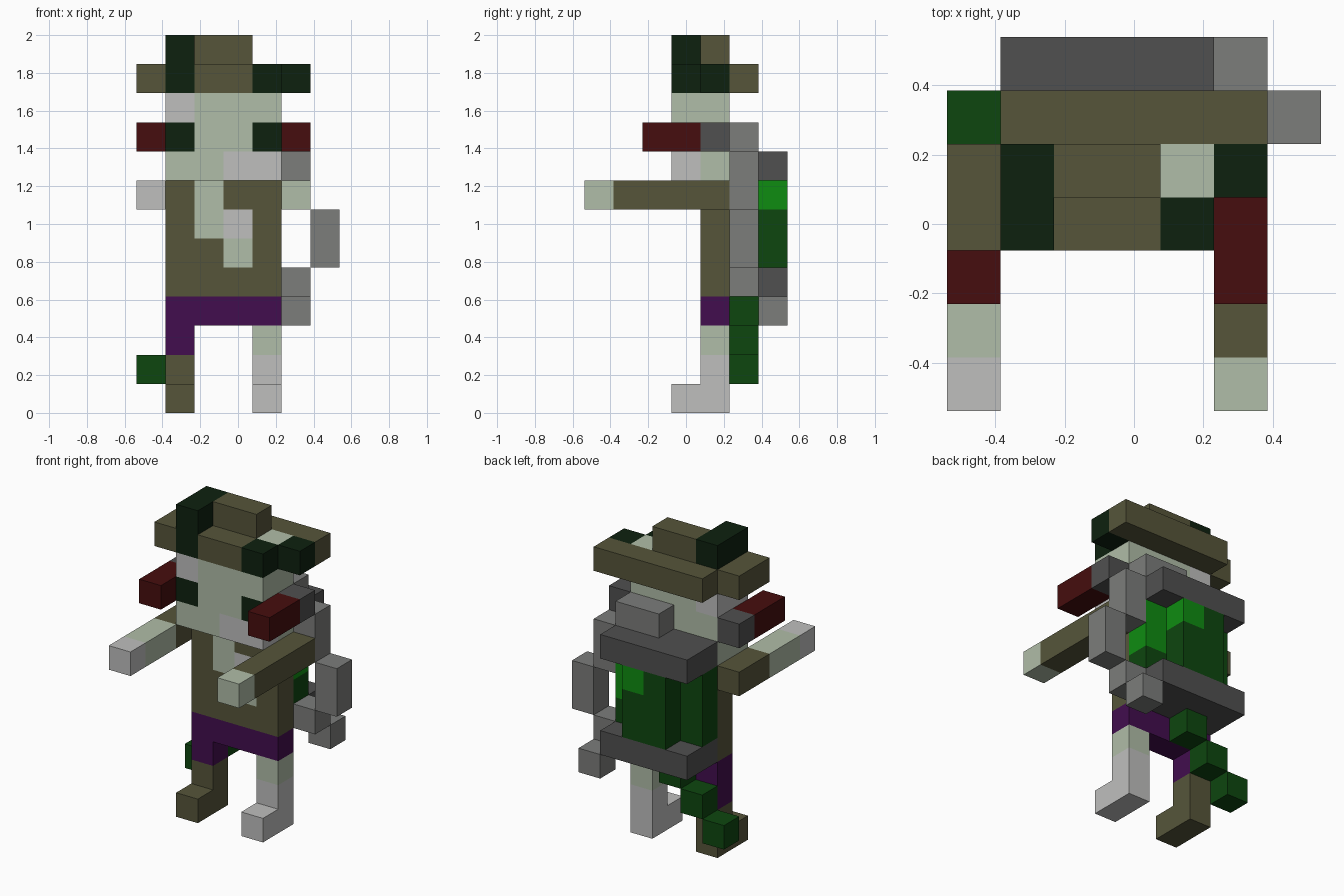
import bpy, bmesh, math
from mathutils import Vector

cube = bpy.data.objects.get("Cube")
if cube:
    bpy.data.objects.remove(cube, do_unlink=True)

U = 2 / 13                      # edge of one block
ORIGIN = Vector((-3.5 * U, -3.5 * U, 0))


def linear(c):
    c /= 255
    return c / 12.92 if c <= 0.04045 else ((c + 0.055) / 1.055) ** 2.4


def material(name, rgb):
    m = bpy.data.materials.new(name)
    col = [linear(c) for c in rgb] + [1]
    m.diffuse_color = col
    m.use_nodes = True
    bsdf = next(n for n in m.node_tree.nodes if n.type == 'BSDF_PRINCIPLED')
    bsdf.inputs["Base Color"].default_value = col
    bsdf.inputs["Roughness"].default_value = 0.9
    return m


MATS = {n: material(n.replace("_", " "), rgb) for n, rgb in {
    "olive": (86, 85, 58), "pale_green": (176, 189, 168),
    "light_grey": (191, 191, 190), "dark_green": (13, 33, 15),
    "dark_red": (70, 13, 14), "purple": (66, 13, 78),
    "mid_grey": (124, 125, 123), "dark_grey": (80, 80, 80),
    "green": (13, 70, 15), "bright_green": (15, 140, 17)}.items()}

DIRS = [Vector(d) for d in ((1, 0, 0), (-1, 0, 0), (0, 1, 0),
                            (0, -1, 0), (0, 0, 1), (0, 0, -1))]


def part(name, *blocks):
    """Blocky shell from (colour, x, y, z); each axis is an index or (first, last).
    Later blocks repaint earlier ones."""
    cells = {}
    for colour, *axes in blocks:
        xs, ys, zs = [range(a, a + 1) if isinstance(a, int) else range(a[0], a[1] + 1)
                      for a in axes]
        for x in xs:
            for y in ys:
                for z in zs:
                    cells[x, y, z] = colour
    colours = sorted(set(cells.values()))
    bm = bmesh.new()
    for cell, colour in cells.items():
        mid = Vector(cell) + Vector((.5, .5, .5))
        for d in DIRS:
            if tuple(int(a + b) for a, b in zip(cell, d)) in cells:
                continue
            s = Vector((d.y, d.z, d.x)) / 2
            t = d.cross(s)
            c = mid + d / 2
            f = bm.faces.new([bm.verts.new(ORIGIN + U * p) for p in
                              (c - s - t, c + s - t, c + s + t, c - s + t)])
            f.material_index = colours.index(colour)
    bmesh.ops.remove_doubles(bm, verts=bm.verts, dist=1e-4)
    bmesh.ops.dissolve_limit(bm, angle_limit=math.radians(1), verts=bm.verts,
                             edges=bm.edges, delimit={'MATERIAL'})
    bmesh.ops.recalc_face_normals(bm, faces=bm.faces)
    me = bpy.data.meshes.new(name)
    bm.to_mesh(me)
    bm.free()
    for c in colours:
        me.materials.append(MATS[c])
    ob = bpy.data.objects.new(name, me)
    bpy.context.collection.objects.link(ob)
    return ob


# Legs and shorts
part("right_leg", ("olive", 1, 4, (0, 1)), ("olive", 1, 3, 0), ("purple", 1, 4, 2))
part("left_leg", ("light_grey", 4, 4, (0, 1)), ("light_grey", 4, 3, 0),
     ("pale_green", 4, 4, 2))
part("shorts", ("purple", (1, 4), 4, 3))

# Shirt with torn patches
part("torso", ("olive", (1, 4), 4, (4, 7)), ("pale_green", 2, 4, (6, 7)),
     ("light_grey", 3, 4, 6), ("pale_green", 3, 4, 5))

# Outstretched arms
part("right_arm", ("olive", 0, (3, 4), 7), ("pale_green", 0, (1, 2), 7),
     ("light_grey", 0, 0, 7))
part("left_arm", ("olive", 5, (1, 4), 7), ("pale_green", 5, 0, 7))

# Head with eyes and jaw
part("head", ("pale_green", (1, 4), (3, 4), (8, 10)),
     ("light_grey", 1, (3, 4), 10), ("light_grey", (3, 4), 3, 8),
     ("dark_green", 1, 3, 9), ("dark_green", 4, 3, 9))

# Side pods beside the head
for side, x in (("right", 0), ("left", 5)):
    part(side + "_pod", ("dark_red", x, (2, 3), 9), ("dark_grey", x, 4, 9))

# Hat
part("hat_brim", ("olive", (0, 4), (3, 4), 11), ("olive", (1, 5), 5, 11),
     ("dark_green", 1, (3, 4), 11), ("dark_green", 4, 3, 11),
     ("pale_green", 4, 4, 11), ("dark_green", 5, 4, 11))
part("hat_crown", ("olive", (2, 3), 4, 12), ("dark_green", 1, (3, 4), 12))

# Back tank between two plates
for name, z in (("tank_bottom_plate", 4), ("tank_top_plate", 8)):
    part(name, ("dark_grey", (1, 4), (5, 6), z))
part("tank", ("green", (1, 4), 5, (5, 7)), ("green", (2, 3), 6, (5, 7)),
     ("bright_green", 4, 5, (6, 7)), ("bright_green", 3, 6, 7))
part("tank_cap", ("mid_grey", (3, 4), 5, 9))

# Hose stepping down the left side
part("hose_upper", ("mid_grey", 5, 5, (7, 8)))
part("hose_middle", ("mid_grey", 6, 5, (5, 6)))
part("hose_lower", ("mid_grey", 5, 5, 4))
part("hose_nozzle", ("mid_grey", 5, 6, 3))

# Drip trailing from the tank
for i in range(3):
    part("drip_%d" % (i + 1), ("green", 2 - i, 5, 3 - i))
